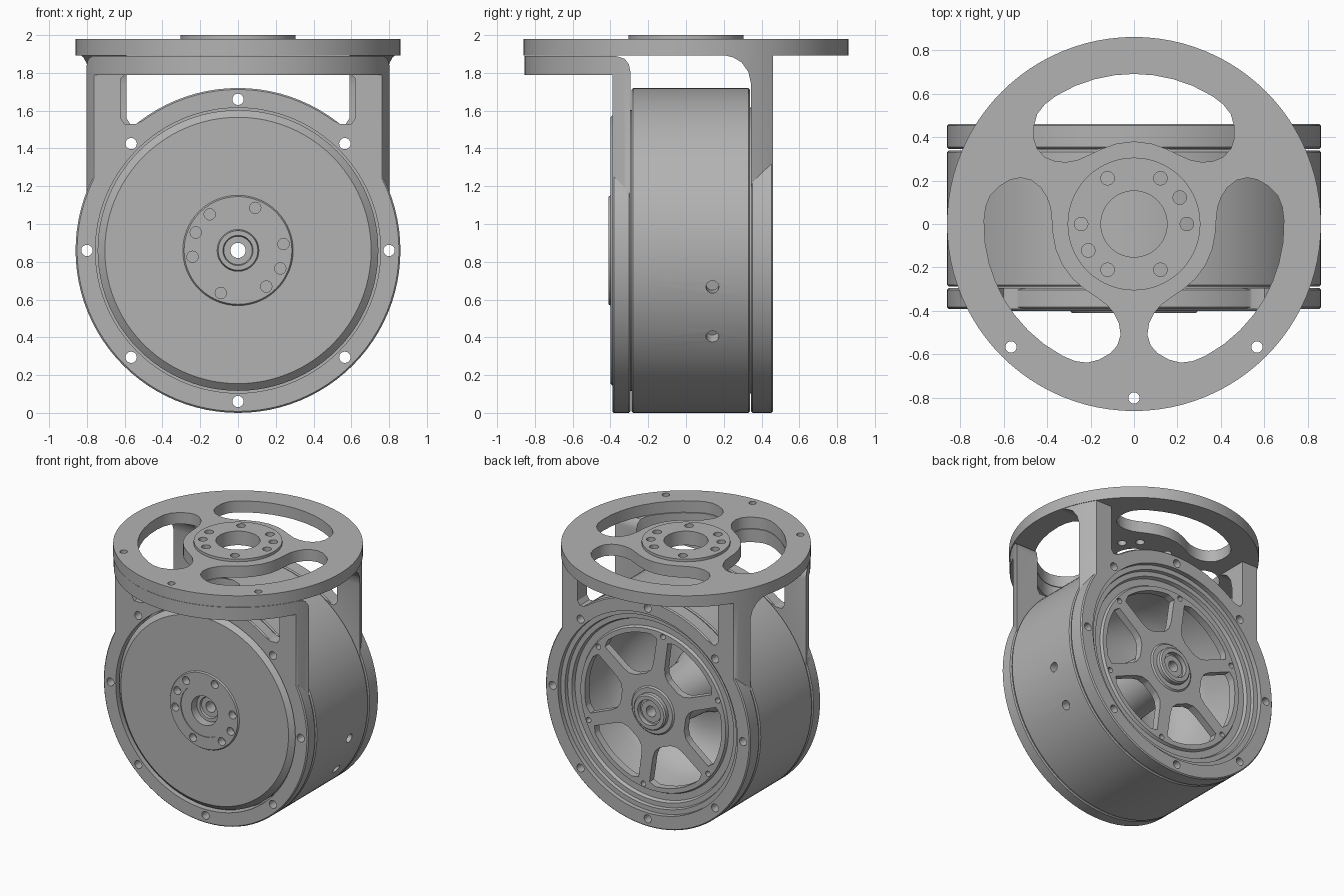
import bpy, bmesh
from math import sin, cos, pi, radians
from mathutils import Vector, Matrix

cube = bpy.data.objects.get("Cube")
if cube:
    bpy.data.objects.remove(cube, do_unlink=True)

R, CZ = 0.86, 0.86          # outer radius and height of the drum axis

metal = bpy.data.materials.new("grey_metal")
metal.use_nodes = True
metal.diffuse_color = (0.45, 0.45, 0.45, 1)
metal.node_tree.nodes["Principled BSDF"].inputs["Base Color"].default_value = (0.45, 0.45, 0.45, 1)


def finish(name, bm):
    bmesh.ops.recalc_face_normals(bm, faces=bm.faces)
    mesh = bpy.data.meshes.new(name)
    bm.to_mesh(mesh)
    bm.free()
    mesh.materials.append(metal)
    obj = bpy.data.objects.new(name, mesh)
    bpy.context.collection.objects.link(obj)
    return obj


def circle(r, cx=0, cy=0, n=96):
    return [(cx + r * cos(2 * pi * i / n), cy + r * sin(2 * pi * i / n)) for i in range(n)]


def ring_of(r, radius, angles, cy=0):
    return [circle(radius, r * cos(radians(a)), cy + r * sin(radians(a)), 20) for a in angles]


def turn(pts, deg, cy=0):
    a = radians(deg)
    return [(x * cos(a) - y * sin(a), cy + x * sin(a) + y * cos(a)) for x, y in pts]


def prisms(name, polys, axis, lo, hi):
    """Extrude 2D outlines along one axis, all into one object."""
    place = {"x": lambda a, b, t: (t, a, b), "y": lambda a, b, t: (a, t, b),
             "z": lambda a, b, t: (a, b, t)}[axis]
    bm = bmesh.new()
    for poly in polys:
        low = [bm.verts.new(place(a, b, lo)) for a, b in poly]
        top = [bm.verts.new(place(a, b, hi)) for a, b in poly]
        bm.faces.new(low)
        bm.faces.new(top[::-1])
        for i in range(len(poly)):
            j = (i + 1) % len(poly)
            bm.faces.new((low[i], top[i], top[j], low[j]))
    return finish(name, bm)


def lathe(name, profile, n=96):
    """Revolve a closed (radius, y) profile round the drum axis."""
    bm = bmesh.new()
    rings = [[bm.verts.new((r * cos(2 * pi * i / n), y, CZ + r * sin(2 * pi * i / n)))
              for i in range(n)] for r, y in profile]
    for k, ring in enumerate(rings):
        nxt = rings[(k + 1) % len(rings)]
        for i in range(n):
            j = (i + 1) % n
            bm.faces.new((ring[i], ring[j], nxt[j], nxt[i]))
    return finish(name, bm)


def combine(obj, other, op="DIFFERENCE"):
    mod = obj.modifiers.new("combine", "BOOLEAN")
    mod.operation, mod.object, mod.solver = op, other, "EXACT"
    bpy.context.view_layer.objects.active = obj
    bpy.ops.object.modifier_apply(modifier=mod.name)
    bpy.data.objects.remove(other, do_unlink=True)


def chamfered(inner, y0, y1, c=0.008):
    return [(inner, y0), (R - c, y0), (R, y0 + c), (R, y1 - c), (R - c, y1), (inner, y1)]


def mirrored(half):
    return half + [(-x, y) for x, y in half[::-1] if x]


EIGHT = range(0, 360, 45)


def bolt_holes(obj):
    combine(obj, prisms("cutter", ring_of(0.8, 0.03, EIGHT, CZ), "y", -1, 1))


# Kidney openings and screw holes shared by the top disc and front flange
kidney = mirrored([(0, .69), (.09, .684), (.18, .666), (.27, .635), (.36, .588), (.41, .55),
                   (.445, .505), (.46, .45), (.46, .39), (.445, .345), (.41, .308), (.36, .288),
                   (.31, .285), (.26, .294), (.21, .316), (.15, .345), (.08, .37), (0, .38)])


def open_up(obj):
    combine(obj, prisms("cutter", [turn(kidney, a) for a in (0, 120, 240)], "z", 1.75, 2.1))
    combine(obj, prisms("cutter", ring_of(0.8, 0.026, (225, 270, 315)), "z", 1.75, 2.1))


# Top disc with raised hub
disc = prisms("top_disc", [circle(R)], "z", 1.893, 1.98)
open_up(disc)
combine(disc, prisms("hub", [circle(0.305)], "z", 1.95, 2.0), "UNION")
combine(disc, prisms("cutter", [circle(0.152)], "z", 1.7, 2.1))
combine(disc, prisms("cutter", ring_of(0.243, 0.031, (0, 30, 60, 120, 180, 210, 240, 300)),
                     "z", 1.7, 2.1))


# Brackets: clamping ring, two arms that follow the disc's edge, and a corner
def bracket(name, section, half_width, top, y0, y1):
    arms = prisms(name, [section], "x", -0.9, 0.9)
    combine(arms, prisms("cutter", [circle(0.856)], "z", 0, 3), "INTERSECT")
    w = half_width
    window = mirrored([(w - .02, top), (w, top - .02), (w, 1.56), (w - .02, 1.53),
                       (.54, 1.53), (.5, 1.55), (.4, 1.5)])
    combine(arms, prisms("cutter", [window], "y", min(y0, y1) - .15, max(y0, y1) + .1))
    combine(arms, prisms("cutter", [circle(0.835, 0, CZ)], "y", -1, 1))
    ring = lathe("ring", chamfered(0.755, y0, y1))
    combine(arms, ring, "UNION")
    bolt_holes(arms)
    return arms


front = bracket("front_bracket", [(-.9, 1.79), (-.39, 1.79), (-.39, CZ), (-.295, CZ), (-.295, 1.81),
                                  (-.302, 1.845), (-.325, 1.875), (-.37, 1.889), (-.9, 1.889)],
                0.62, 1.79, -0.39, -0.295)
open_up(front)
back = bracket("back_bracket", [(.46, CZ), (.46, 1.894), (.2, 1.894), (.25, 1.882), (.295, 1.855),
                                (.33, 1.805), (.345, 1.74), (.345, CZ)],
               0.59, 1.95, 0.345, 0.46)

# Drum shell with two radial side holes
drum = lathe("drum_shell", chamfered(0.74, -0.288, 0.338))
bolt_holes(drum)
for angle in (13, 32):
    bore = prisms("cutter", [circle(0.034, 0.14, 0, 24)], "x", 0.79, 1)
    bore.data.transform(Matrix.Translation((0, 0, CZ)) @ Matrix.Rotation(radians(angle), 4, "Y"))
    combine(drum, bore)

# Front rotor cap with a raised, drilled hub
cap = lathe("front_cap", [(.11, -.404), (.195, -.404), (.195, -.41), (.285, -.41), (.292, -.4),
                          (.705, -.4), (.743, -.365), (.743, -.28), (.11, -.28)])
combine(cap, prisms("cutter", ring_of(0.243, 0.03, (8, 68, 128, 157, 188, 248, 308, 337), CZ),
                    "y", -0.5, -0.35))

# Hollow shaft along the axis
lathe("shaft", [(.04, -.33), (.075, -.33), (.08, -.345), (.105, -.345), (.115, -.3), (.115, .3),
                (.08, .36), (.08, .42), (.04, .42)], 48)

# Curved inner bowl behind the spokes
lathe("inner_bowl", [(.741, .3), (.66, .3), (.645, .05), (.6, -.1), (.5, -.2), (.36, -.24),
                     (.24, -.22), (.2, -.1), (.17, .3), (.11, .3), (.11, -.28), (.741, -.28)])

# Rear spoked plate with stepped rim and bearing boss
plate = lathe("spoked_plate", [(.08, .34), (.08, .41), (.095, .41), (.095, .445), (.125, .445),
                               (.135, .435), (.135, .405), (.17, .405), (.18, .395), (.61, .395),
                               (.62, .375), (.67, .375), (.68, .4), (.715, .4), (.72, .425),
                               (.757, .425), (.757, .34)])
outer = [turn([(0.575, 0)], a)[0] for a in range(-20, 21, 5)]
opening = outer + [(.5, .235), (.33, .135), (.29, .1), (.27, .05),
                   (.27, -.05), (.29, -.1), (.33, -.135), (.5, -.235)]
combine(plate, prisms("cutter", [turn(opening, 8 + 60 * k, CZ) for k in range(6)], "y", 0.2, 0.6))
combine(plate, prisms("cutter", ring_of(0.585, 0.02, range(38, 398, 60), CZ), "y", 0.2, 0.6))

# Smooth the round surfaces, keep the machined edges crisp
bpy.ops.object.select_all(action="DESELECT")
for obj in bpy.context.scene.objects:
    if obj.type == "MESH" and metal.name in obj.data.materials:
        obj.select_set(True)
        bpy.context.view_layer.objects.active = obj
bpy.ops.object.shade_smooth_by_angle(angle=radians(30))
